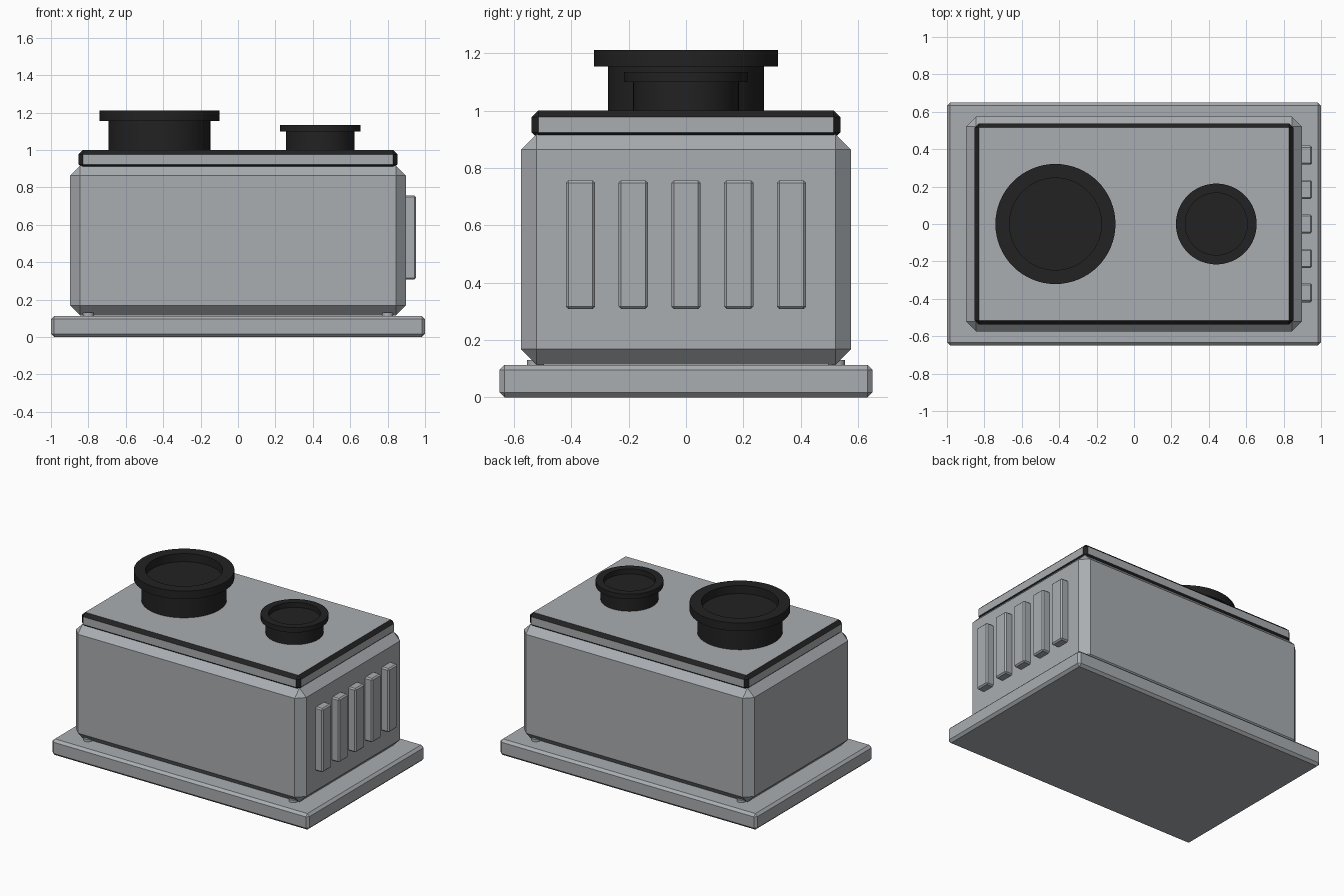
import bpy, bmesh, math

if "Cube" in bpy.data.objects:
    bpy.data.objects.remove(bpy.data.objects["Cube"])


def material(name, rgb):
    m = bpy.data.materials.new(name)
    m.diffuse_color = (*rgb, 1.0)
    m.use_nodes = True
    m.node_tree.nodes["Principled BSDF"].inputs["Base Color"].default_value = m.diffuse_color
    return m


GREY = material("light steel grey", (0.40, 0.42, 0.44))
BLACK = material("soft black", (0.016, 0.016, 0.016))


def finish(bm, name, *mats):
    bmesh.ops.recalc_face_normals(bm, faces=bm.faces)
    me = bpy.data.meshes.new(name)
    bm.to_mesh(me)
    bm.free()
    for m in mats:
        me.materials.append(m)
    ob = bpy.data.objects.new(name, me)
    bpy.context.collection.objects.link(ob)
    return ob


def chamfered_box(name, lo, hi, width, edge_mat=None):
    """Box between two corners with flat chamfers, optionally in a second colour."""
    bm = bmesh.new()
    bmesh.ops.create_cube(bm, size=1)
    for v in bm.verts:
        v.co = [lo[i] + (v.co[i] + 0.5) * (hi[i] - lo[i]) for i in range(3)]
    bmesh.ops.bevel(bm, geom=bm.edges[:], offset=width, segments=1,
                    affect='EDGES', profile=0.5)
    bm.normal_update()
    mats = [GREY]
    if edge_mat:
        mats.append(edge_mat)
        for f in bm.faces:
            f.material_index = 0 if max(abs(c) for c in f.normal) > 0.95 else 1
    return finish(bm, name, *mats)


def lathe(name, x, y, profile, mat, sides=64):
    """Revolve (radius, z) points around a vertical axis; ends are capped."""
    bm = bmesh.new()
    rings = []
    for r, z in profile:
        rings.append([bm.verts.new((x + r * math.cos(2 * math.pi * i / sides),
                                    y + r * math.sin(2 * math.pi * i / sides), z))
                      for i in range(sides)])
    for a, b in zip(rings, rings[1:]):
        for i in range(sides):
            j = (i + 1) % sides
            f = bm.faces.new((a[i], a[j], b[j], b[i]))
            f.smooth = True
    bm.faces.new(rings[0][::-1])
    bm.faces.new(rings[-1])
    ob = finish(bm, name, mat)
    bpy.ops.object.select_all(action='DESELECT')
    ob.select_set(True)
    bpy.context.view_layer.objects.active = ob
    bpy.ops.object.shade_smooth_by_angle(angle=math.radians(30))
    return ob


# Housing
chamfered_box("base_plate", (-1, -0.65, 0), (1, 0.65, 0.113), 0.017)
chamfered_box("main_body", (-0.897, -0.575, 0.115), (0.897, 0.575, 0.917), 0.053)
chamfered_box("lid", (-0.853, -0.538, 0.90), (0.853, 0.538, 1.0), 0.023, BLACK)

# Vent ribs on the right side
for k in range(5):
    y = (k - 2) * 0.184
    chamfered_box(f"vent_rib_{k + 1}", (0.86, y - 0.051, 0.308),
                  (0.952, y + 0.051, 0.757), 0.009)

# Mounting bolts at the body corners
for sx in (-1, 1):
    for sy in (-1, 1):
        lathe("mounting_bolt", sx * 0.80, sy * 0.525,
              [(0.03, 0.10), (0.03, 0.13)], GREY, 16)


# Flanged pipe ports with recessed mouths
def port(name, x, stem, flange, mouth, z_flange, z_top):
    lathe(name, x, 0, [(stem, 0.99), (stem, z_flange), (flange, z_flange),
                       (flange, z_top), (mouth, z_top), (mouth, z_flange)], BLACK)


port("large_port", -0.42, 0.272, 0.321, 0.246, 1.154, 1.211)
port("small_port", 0.44, 0.184, 0.216, 0.166, 1.10, 1.135)
